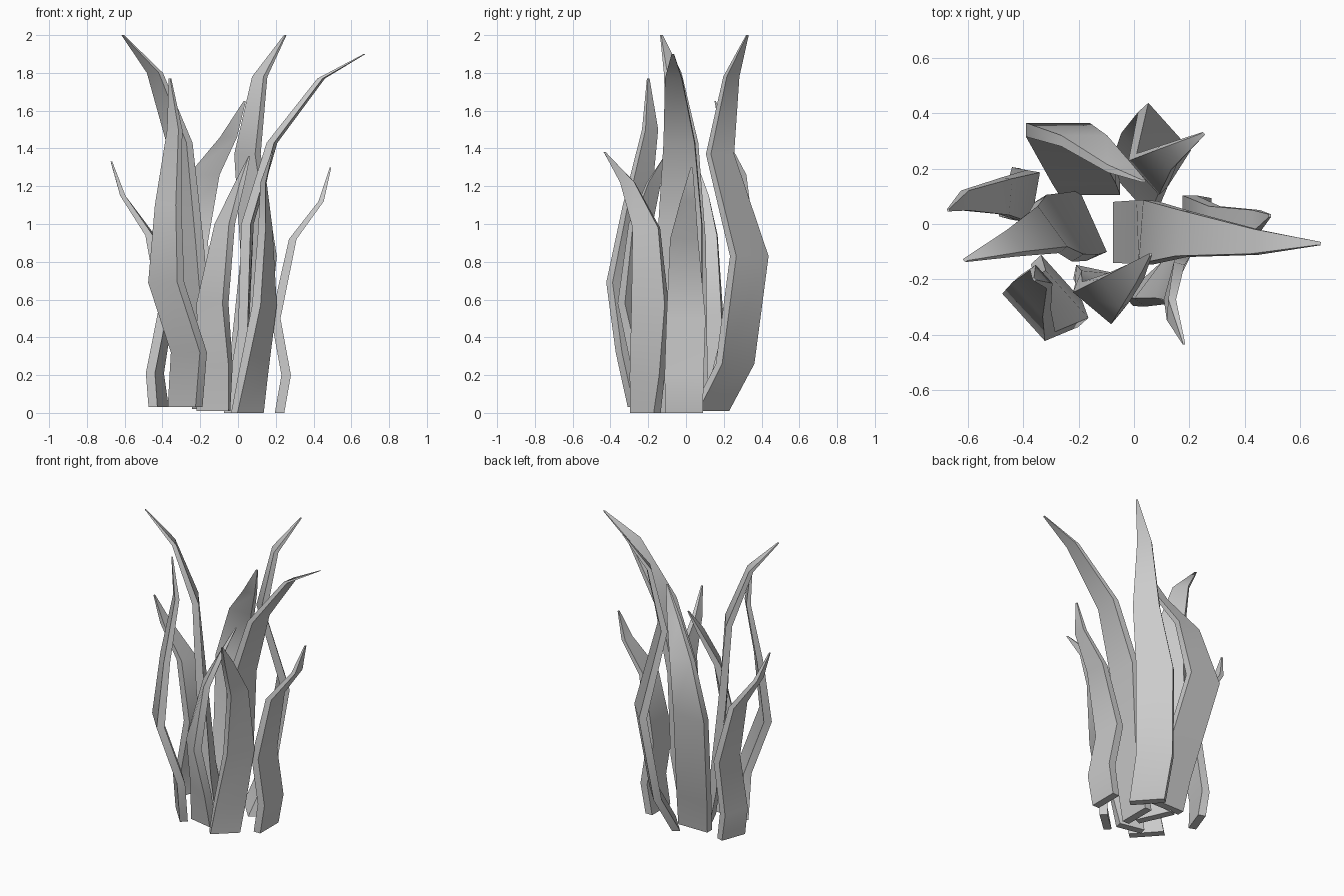
import bpy, bmesh, math
from mathutils import Vector

if "Cube" in bpy.data.objects:
    bpy.data.objects.remove(bpy.data.objects["Cube"])

# Shared taper from root to tip: blade width and thickness at six levels
WIDTH = [0.22, 0.23, 0.23, 0.165, 0.09, 0.012]
THICK = [0.05, 0.05, 0.05, 0.04, 0.028, 0.008]


def blade(name, across, path, scale=1.0, twist=0):
    """Flat tapering blade; across = angle of its wide direction seen from above,
    twist = degrees turned from root to tip."""
    bm = bmesh.new()
    rings = []
    for k, (p, w, t) in enumerate(zip(path, WIDTH, THICK)):
        a = math.radians(across + twist * k / 5)
        wide = Vector((math.cos(a), math.sin(a), 0)) * w * scale / 2
        thin = Vector((-math.sin(a), math.cos(a), 0)) * t / 2
        rings.append([bm.verts.new(Vector(p) + wide * i + thin * j)
                      for i, j in ((-1, -1), (1, -1), (1, 1), (-1, 1))])
    for lo, hi in zip(rings, rings[1:]):
        for k in range(4):
            n = (k + 1) % 4
            bm.faces.new((lo[k], lo[n], hi[n], hi[k]))
    bm.faces.new(rings[0][::-1])
    bm.faces.new(rings[-1])
    bmesh.ops.recalc_face_normals(bm, faces=bm.faces)
    # Smooth along the blade, sharp along its edges
    for f in bm.faces:
        f.smooth = True
    for e in bm.edges:
        e.smooth = e.calc_face_angle(0) < math.radians(60)
    me = bpy.data.meshes.new(name)
    bm.to_mesh(me)
    bm.free()
    bpy.context.collection.objects.link(bpy.data.objects.new(name, me))


# Tall blades
blade("tall_blade_left", -66, [(-.17, -.0, .02), (-.21, -.01, .28), (-.27, -.015, .9),
      (-.31, -.02, 1.43), (-.44, -.07, 1.80), (-.61, -.13, 2.0)], 1.1, 20)
blade("tall_blade_back", -48, [(.0, .13, .01), (.05, .26, .26), (.11, .335, .83),
      (.05, .18, 1.37), (.115, .24, 1.78), (.25, .325, 2.0)])
blade("tall_blade_right", 90, [(-.05, -.03, .0), (.03, -.03, .45), (.05, -.03, 1.0),
      (.18, -.035, 1.43), (.44, -.065, 1.77), (.67, -.07, 1.9)], 1.0, -10)

# Medium blades
blade("medium_blade_front_left", -48, [(-.28, -.21, .03), (-.26, -.27, .32), (-.38, -.32, .69),
      (-.37, -.26, 1.10), (-.335, -.19, 1.50), (-.36, -.2, 1.77)])
blade("medium_blade_back_left", 0, [(-.16, .13, .03), (-.18, .17, .25), (-.275, .34, .90),
      (-.18, .30, 1.26), (-.05, .20, 1.46), (.035, .155, 1.65)])

# Short outer blades
blade("short_blade_left", 70, [(-.42, .11, .03), (-.44, .11, .21), (-.38, .10, .55),
      (-.465, .10, .94), (-.61, .085, 1.15), (-.67, .05, 1.33)], 0.8, 25)
blade("short_blade_right", 90, [(.22, -.01, .0), (.255, -.01, .2), (.20, .0, .5),
      (.29, -.01, .92), (.44, .01, 1.12), (.49, .03, 1.3)], 0.9)
blade("short_blade_front", -12, [(-.13, -.19, .01), (-.12, -.23, .25), (-.135, -.285, .58),
      (-.07, -.24, 1.0), (.01, -.17, 1.22), (.06, -.11, 1.36)], 0.78, -70)
blade("short_blade_front_right", 42, [(.05, -.215, .0), (.08, -.205, .2), (.14, -.19, .57),
      (.145, -.21, .98), (.135, -.31, 1.22), (.18, -.43, 1.38)], 0.85, 55)
